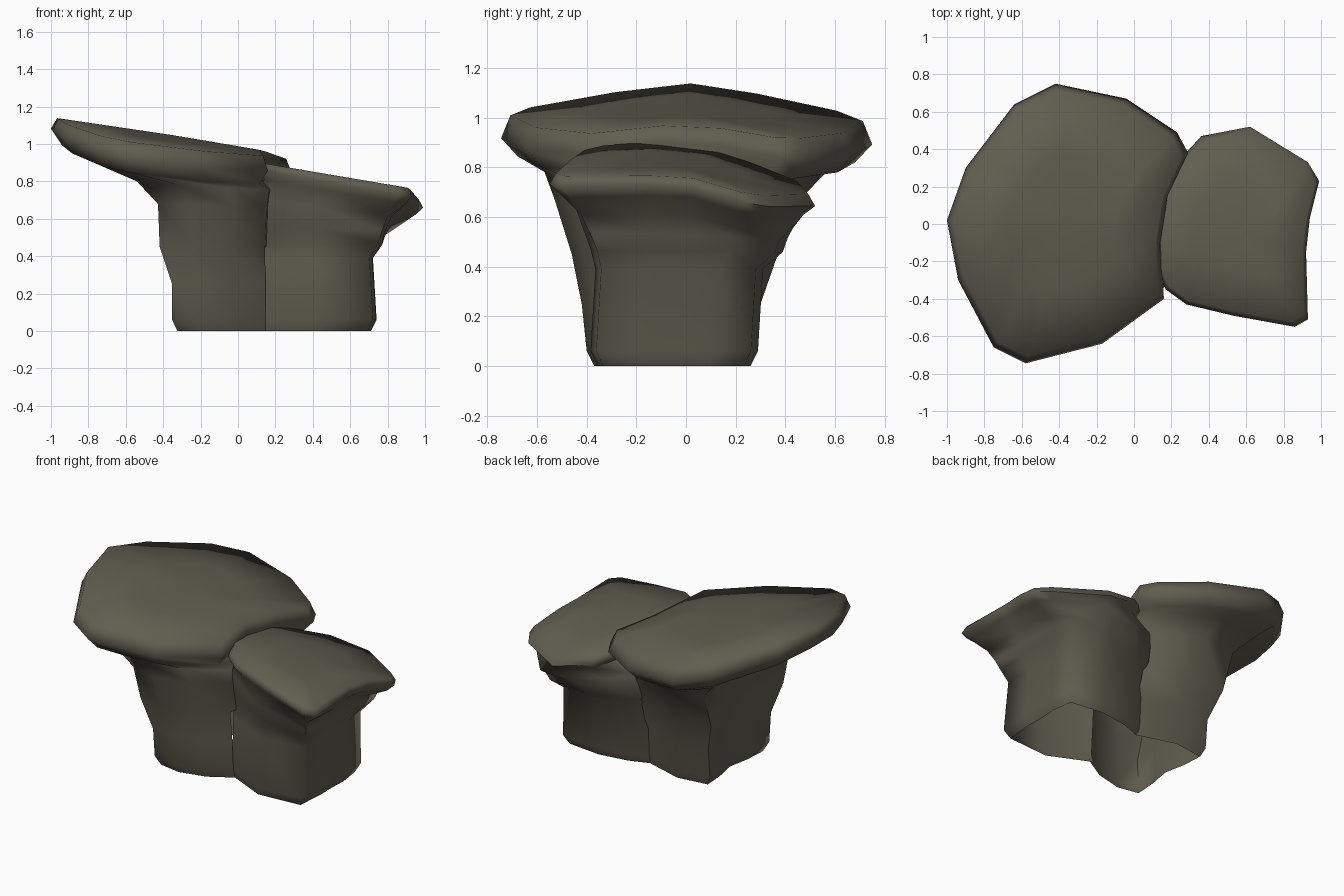
import bpy, bmesh, math

cube = bpy.data.objects.get("Cube")
if cube:
    bpy.data.objects.remove(cube, do_unlink=True)

STONE = (0.118, 0.110, 0.080, 1)
stone = bpy.data.materials.new("dark olive stone")
stone.use_nodes = True
stone.diffuse_color = STONE
bsdf = stone.node_tree.nodes["Principled BSDF"]
bsdf.inputs["Base Color"].default_value = STONE
bsdf.inputs["Roughness"].default_value = 0.9


def snap_to_corner(angle):
    """Pull an angle onto the nearest box corner when it is close."""
    quarter = math.pi / 2
    corner = (math.floor(angle / quarter) + 0.5) * quarter
    return corner if abs(angle - corner) < math.radians(18.5) else angle


def column_point(box, angle, inner, dent, power=8):
    """Point on a rounded box that narrows to its inner side and has a hollow side."""
    x0, x1, y0, y1 = box
    c, s = math.cos(angle), math.sin(angle)
    r = (abs(c) ** power + abs(s) ** power) ** (-1 / power)
    u, v = r * c, r * s
    narrow = 0.4 if v < 0 else 0.2
    v *= 1 - narrow * max(0, inner * u)
    u *= 1 - dent * max(0, -inner * u) * (1 - abs(v))
    return (x0 + x1 + (x1 - x0) * u) / 2, (y0 + y1 + (y1 - y0) * v) / 2


def build_rock(name, outline, top, edge, column, inner, dent):
    """Loft a tilted slab cap down into a column that is open underneath."""
    xs, ys = zip(*outline)
    cx, cy = (min(xs) + max(xs)) / 2, (min(ys) + max(ys)) / 2
    hx, hy = max(xs) - cx, max(ys) - cy
    angles = [snap_to_corner(math.atan2((y - cy) / hy, (x - cx) / hx)) for x, y in outline]

    def scaled(f):
        return [(cx + (x - cx) * f, cy + (y - cy) * f) for x, y in outline]

    def drop(y):
        return edge[0] + edge[1] * abs(y)

    # cap: crown, upper edge, widest rim, underside
    rings = [[(x, y, top(x, y)) for x, y in scaled(f)] for f in (0.5, 0.95)]
    rings.append([(x, y, top(x, y) - drop(y)) for x, y in outline])
    rings.append([(x, y, top(x, y) - drop(y) - edge[2]) for x, y in scaled(0.91)])
    # column
    for z, follow, box in column:
        mid = top((box[0] + box[1]) / 2, 0)
        pts = [column_point(box, a, inner, dent) for a in angles]
        rings.append([(x, y, z + follow * (top(x, y) - mid)) for x, y in pts])

    bm = bmesh.new()
    loops = [[bm.verts.new(p) for p in ring] for ring in rings]
    peak = bm.verts.new((cx, cy, top(cx, cy)))
    n = len(outline)
    for i in range(n):
        j = (i + 1) % n
        bm.faces.new((peak, loops[0][i], loops[0][j]))
        for a, b in zip(loops, loops[1:]):
            bm.faces.new((a[i], b[i], b[j], a[j]))
    bmesh.ops.remove_doubles(bm, verts=bm.verts, dist=0.001)
    bmesh.ops.recalc_face_normals(bm, faces=bm.faces)
    if max(bm.faces, key=lambda f: f.calc_center_median().z).normal.z < 0:
        bmesh.ops.reverse_faces(bm, faces=bm.faces)
    # the two columns share one hollow, so drop the hidden wall between them
    hidden = [f for f in bm.faces
              if f.normal.x * inner > 0.7 and f.calc_center_median().z < 0.5]
    bmesh.ops.delete(bm, geom=hidden, context="FACES")
    mesh = bpy.data.meshes.new(name)
    bm.to_mesh(mesh)
    bm.free()
    mesh.materials.append(stone)
    obj = bpy.data.objects.new(name, mesh)
    bpy.context.collection.objects.link(obj)
    bpy.ops.object.select_all(action="DESELECT")
    obj.select_set(True)
    bpy.context.view_layer.objects.active = obj
    bpy.ops.object.shade_smooth_by_angle(angle=math.radians(75))


# tall rock with a broad overhanging slab
build_rock(
    "large_rock",
    [(-1, 0.02), (-0.94, -0.3), (-0.75, -0.66), (-0.58, -0.745), (-0.17, -0.64),
     (0.16, -0.4), (0.14, -0.1), (0.18, 0.15), (0.29, 0.38), (0.23, 0.49),
     (-0.04, 0.67), (-0.42, 0.75), (-0.64, 0.64), (-0.9, 0.3)],
    lambda x, y: 0.995 - 0.15 * x - 0.1 * abs(y),
    (0.06, 0.04, 0.08),
    [(0.8, 0.5, (-0.58, 0.2, -0.57, 0.56)),
     (0.68, 0.2, (-0.46, 0.18, -0.53, 0.46)),
     (0.45, 0, (-0.45, 0.17, -0.46, 0.37)),
     (0.25, 0, (-0.38, 0.17, -0.42, 0.3)),
     (0.06, 0, (-0.38, 0.17, -0.4, 0.28)),
     (0, 0, (-0.35, 0.17, -0.37, 0.26))],
    inner=1, dent=0.25)

# lower rock with a slab that sags to the back
build_rock(
    "small_rock",
    [(0.1, -0.2), (0.17, -0.35), (0.28, -0.43), (0.53, -0.49), (0.86, -0.55),
     (0.93, -0.51), (0.92, -0.15), (0.94, 0.03), (0.99, 0.23), (0.93, 0.33),
     (0.62, 0.52), (0.36, 0.47), (0.25, 0.35), (0.1, 0.15)],
    lambda x, y: 0.92 - 0.17 * x - 0.25 * max(y, 0),
    (0.03, 0.02, 0.05),
    [(0.66, 0.9, (0.1, 0.83, -0.46, 0.43)),
     (0.55, 0.3, (0.1, 0.8, -0.42, 0.41)),
     (0.47, 0.1, (0.1, 0.78, -0.39, 0.39)),
     (0.39, 0, (0.1, 0.73, -0.37, 0.31)),
     (0.06, 0, (0.1, 0.75, -0.39, 0.29)),
     (0, 0, (0.1, 0.72, -0.36, 0.26))],
    inner=-1, dent=0.05)
